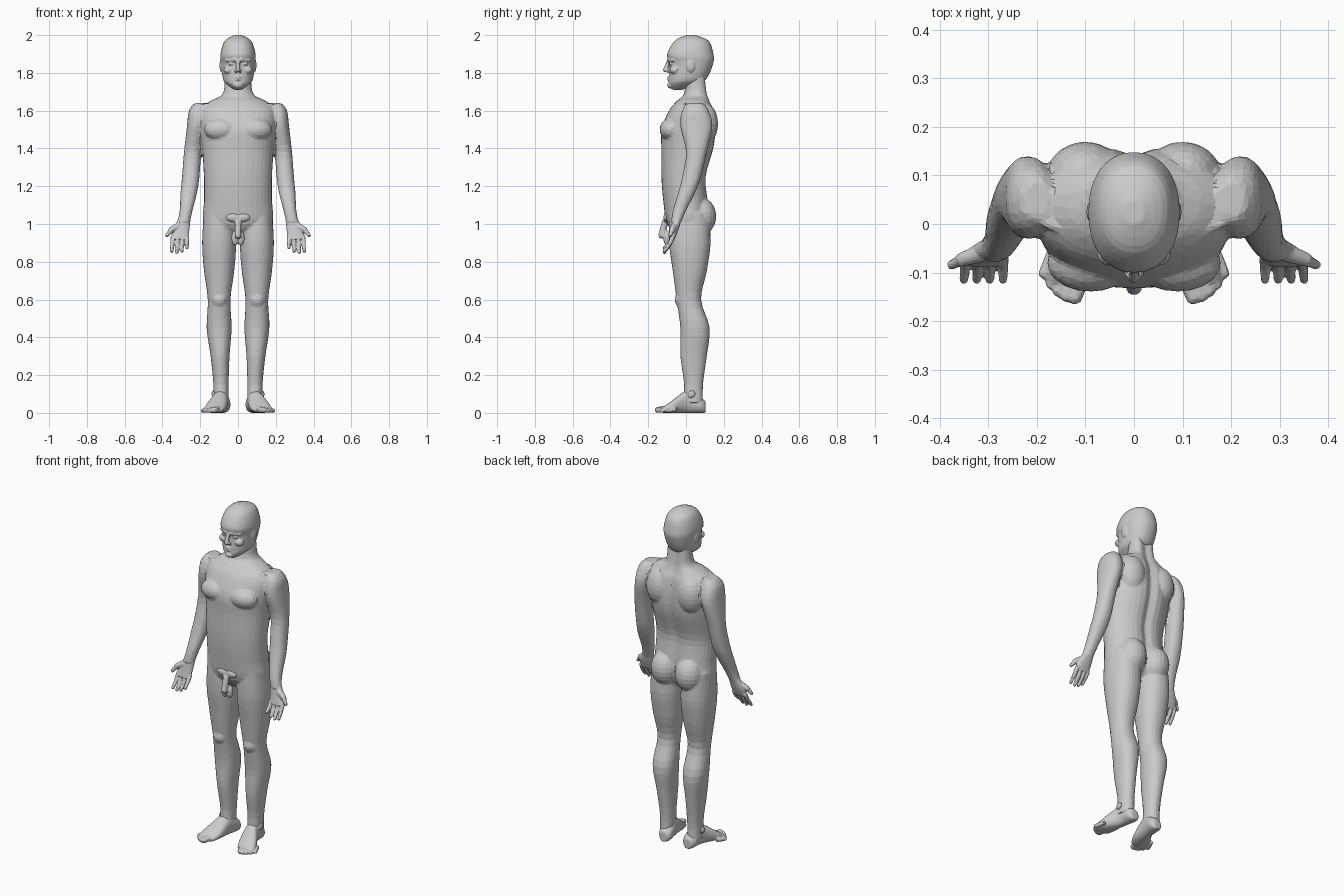
import bpy, bmesh, math
from mathutils import Vector, Matrix

cube = bpy.data.objects.get("Cube")
if cube:
    bpy.data.objects.remove(cube, do_unlink=True)

grey = bpy.data.materials.new("plain grey")
grey.use_nodes = True
grey.diffuse_color = (.6, .6, .6, 1)
shader = next(node for node in grey.node_tree.nodes if node.type == 'BSDF_PRINCIPLED')
shader.inputs["Base Color"].default_value = grey.diffuse_color


def level(z, half, front, back, x=0):
    """One level cross-section of the trunk or a limb."""
    return Vector((z, half, front, back, x))


def blend(sections, steps=4):
    """Smooth curve through the given sections."""
    last = len(sections) - 1
    for i in range(last):
        a, b = sections[i], sections[i + 1]
        enter = (b - sections[max(i - 1, 0)]) / 2
        leave = (sections[min(i + 2, last)] - a) / 2
        for step in range(steps):
            t = step / steps
            ease = t * t * (3 - 2 * t)
            yield (a * (1 - ease) + b * ease
                   + enter * t * (1 - t) ** 2 - leave * t * t * (1 - t))
    yield sections[last]


def oval(rx, ry, power=2.2, count=36):
    for i in range(count):
        angle = math.tau * i / count
        c, s = math.cos(angle), math.sin(angle)
        yield (rx * math.copysign(abs(c) ** (2 / power), c),
               ry * math.copysign(abs(s) ** (2 / power), s))


def skin(bm, rings):
    """Closed surface through a list of point rings."""
    loops = [[bm.verts.new(point) for point in ring] for ring in rings]
    for lower, upper in zip(loops, loops[1:]):
        for i in range(len(lower)):
            bm.faces.new((lower[i - 1], lower[i], upper[i], upper[i - 1]))
    bm.faces.new(loops[0])
    bm.faces.new(loops[-1])


def loft(bm, *sections, groove=0):
    """Loft level sections, with an optional furrow down the spine."""
    rings = []
    for z, half, front, back, centre in blend(sections):
        ring = []
        for x, y in oval(half, (back - front) / 2):
            furrow = groove * math.exp(-(x / .03) ** 2) if y > 0 else 0
            ring.append((centre + x, (front + back) / 2 + y - furrow, z))
        rings.append(ring)
    skin(bm, rings)


def ball(bm, centre, radii):
    matrix = Matrix.Translation(centre) @ Matrix.Diagonal((*radii, 1))
    bmesh.ops.create_uvsphere(bm, u_segments=20, v_segments=12, radius=1, matrix=matrix)


def capsule(bm, start, end, start_radius, end_radius):
    start, end = Vector(start), Vector(end)
    axis = end - start
    turn = axis.to_track_quat('Z', 'Y').to_matrix().to_4x4()
    bmesh.ops.create_cone(bm, cap_ends=True, segments=16, radius1=start_radius,
                          radius2=end_radius, depth=axis.length,
                          matrix=Matrix.Translation((start + end) / 2) @ turn)
    ball(bm, start, [start_radius] * 3)
    ball(bm, end, [end_radius] * 3)


def finish(bm, name, voxel, ratio):
    """Mirror the left half, fuse the masses and reduce to flat facets."""
    bmesh.ops.recalc_face_normals(bm, faces=bm.faces)
    mesh = bpy.data.meshes.new(name)
    bm.to_mesh(mesh)
    bm.free()
    mesh.materials.append(grey)
    part = bpy.data.objects.new(name, mesh)
    bpy.context.scene.collection.objects.link(part)
    part.modifiers.new("Mirror", 'MIRROR').use_mirror_merge = False
    fuse = part.modifiers.new("Fuse", 'REMESH')
    fuse.mode = 'VOXEL'
    fuse.voxel_size = voxel
    part.modifiers.new("Soften", 'SMOOTH').iterations = 2
    part.modifiers.new("Facets", 'DECIMATE').ratio = ratio


# Torso and neck
bm = bmesh.new()
loft(bm,
     level(z=.93, half=.08, front=-.04, back=.07),
     level(z=1, half=.18, front=-.1, back=.12),
     level(z=1.12, half=.18, front=-.12, back=.12),
     level(z=1.25, half=.18, front=-.13, back=.11),
     level(z=1.4, half=.19, front=-.13, back=.15),
     level(z=1.5, half=.2, front=-.13, back=.16),
     level(z=1.6, half=.2, front=-.09, back=.15),
     level(z=1.65, half=.15, front=-.05, back=.13),
     level(z=1.69, half=.08, front=-.01, back=.12),
     level(z=1.79, half=.07, front=0, back=.11),
     groove=.02)
chest, shoulder_blade, buttock = (.09, -.08, 1.5), (.1, .1, 1.53), (.08, .08, 1.04)
ball(bm, chest, (.09, .06, .06))
ball(bm, shoulder_blade, (.08, .07, .11))
ball(bm, buttock, (.08, .08, .1))
capsule(bm, (.02, -.05, 1.63), (.18, 0, 1.63), .01, .01)  # collar bone

# Legs
loft(bm,
     level(z=1.06, half=.08, front=-.09, back=.12, x=.1),
     level(z=.9, half=.09, front=-.09, back=.13, x=.1),
     level(z=.75, half=.08, front=-.07, back=.11, x=.1),
     level(z=.6, half=.06, front=-.05, back=.08, x=.1),
     level(z=.45, half=.066, front=-.03, back=.125, x=.1),
     level(z=.3, half=.05, front=-.03, back=.11, x=.095),
     level(z=.15, half=.04, front=-.01, back=.09, x=.09),
     level(z=.05, half=.04, front=-.02, back=.09, x=.09))
ball(bm, (.1, -.03, .6), (.04, .03, .04))  # knee cap

# Arms
loft(bm,
     level(z=1.64, half=.03, front=.01, back=.09, x=.2),
     level(z=1.6, half=.05, front=-.02, back=.12, x=.21),
     level(z=1.52, half=.05, front=-.03, back=.14, x=.22),
     level(z=1.38, half=.046, front=0, back=.11, x=.24),
     level(z=1.25, half=.046, front=-.02, back=.08, x=.25),
     level(z=1.17, half=.044, front=-.04, back=.05, x=.26),
     level(z=1.07, half=.034, front=-.07, back=0, x=.275),
     level(z=1, half=.033, front=-.08, back=-.03, x=.29))
finish(bm, "body", .008, .09)

# Hands: palm, four fingers, thumb
bm = bmesh.new()
loft(bm,
     level(z=1.04, half=.03, front=-.07, back=-.02, x=.28),
     level(z=.97, half=.043, front=-.08, back=-.04, x=.3),
     level(z=.92, half=.046, front=-.09, back=-.06, x=.31))
for i in range(4):
    base = Vector((.27 + .025 * i, -.07, .93))
    tip = Vector((.27 + .027 * i, -.115, .85 + .006 * (i - 2) ** 2))
    knuckle = base.lerp(tip, .5) + Vector((0, .005, 0))
    capsule(bm, base, knuckle, .012, .011)
    capsule(bm, knuckle, tip, .011, .009)
thumb_joint = (.353, -.073, .97)
capsule(bm, (.315, -.06, .99), thumb_joint, .019, .015)
capsule(bm, thumb_joint, (.375, -.084, .94), .013, .01)
finish(bm, "hands", .004, .2)


# Feet: lengthwise loft plus toes
def slice_of_foot(y, x, half, rise):
    return Vector((y, x, half, rise))


bm = bmesh.new()
foot = [slice_of_foot(y=.104, x=.08, half=.02, rise=.03),
        slice_of_foot(y=.08, x=.08, half=.04, rise=.04),
        slice_of_foot(y=.01, x=.09, half=.04, rise=.06),
        slice_of_foot(y=-.07, x=.115, half=.055, rise=.034),
        slice_of_foot(y=-.12, x=.13, half=.05, rise=.016)]
skin(bm, [[(x + across, y, rise + up) for across, up in oval(half, rise)]
          for y, x, half, rise in blend(foot)])
for i in range(5):
    x, y, r = .122 + .016 * i, -.15 + .003 * i * i, .016 - .0012 * i
    capsule(bm, (x - .018, y + .045, r + .006), (x, y, r), r, r)
ball(bm, (.13, .03, .1), (.01, .02, .02))  # ankle bone
finish(bm, "feet", .005, .2)

# Head
bm = bmesh.new()
loft(bm,
     level(z=2, half=.02, front=0, back=.05),
     level(z=1.97, half=.07, front=-.06, back=.12),
     level(z=1.9, half=.093, front=-.1, back=.145),
     level(z=1.85, half=.09, front=-.087, back=.144),
     level(z=1.77, half=.08, front=-.09, back=.11),
     level(z=1.74, half=.06, front=-.09, back=.06),
     level(z=1.71, half=.02, front=-.07, back=-.02))
capsule(bm, (0, -.09, 1.87), (0, -.11, 1.815), .009, .012)  # nose
ball(bm, (.012, -.1, 1.81), (.009, .011, .008))  # nostril
capsule(bm, (.016, -.09, 1.87), (.06, -.067, 1.867), .011, .009)  # brow
ball(bm, (.035, -.075, 1.848), (.016, .014, .009))  # eye
ball(bm, (.05, -.06, 1.815), (.027, .026, .022))  # cheek
for z in (1.777, 1.764):  # lips
    capsule(bm, (0, -.091, z), (.022, -.082, z), .008, .005)
ball(bm, (0, -.08, 1.735), (.026, .02, .018))  # chin
ball(bm, (.087, .025, 1.84), (.011, .024, .036))  # ear
finish(bm, "head", .0045, .2)

# Groin
bm = bmesh.new()
ball(bm, (.025, -.1, 1.035), (.04, .02, .025))
capsule(bm, (0, -.11, 1.01), (0, -.13, .94), .018, .017)
ball(bm, (.015, -.1, .925), (.02, .02, .04))
finish(bm, "groin", .005, .25)
